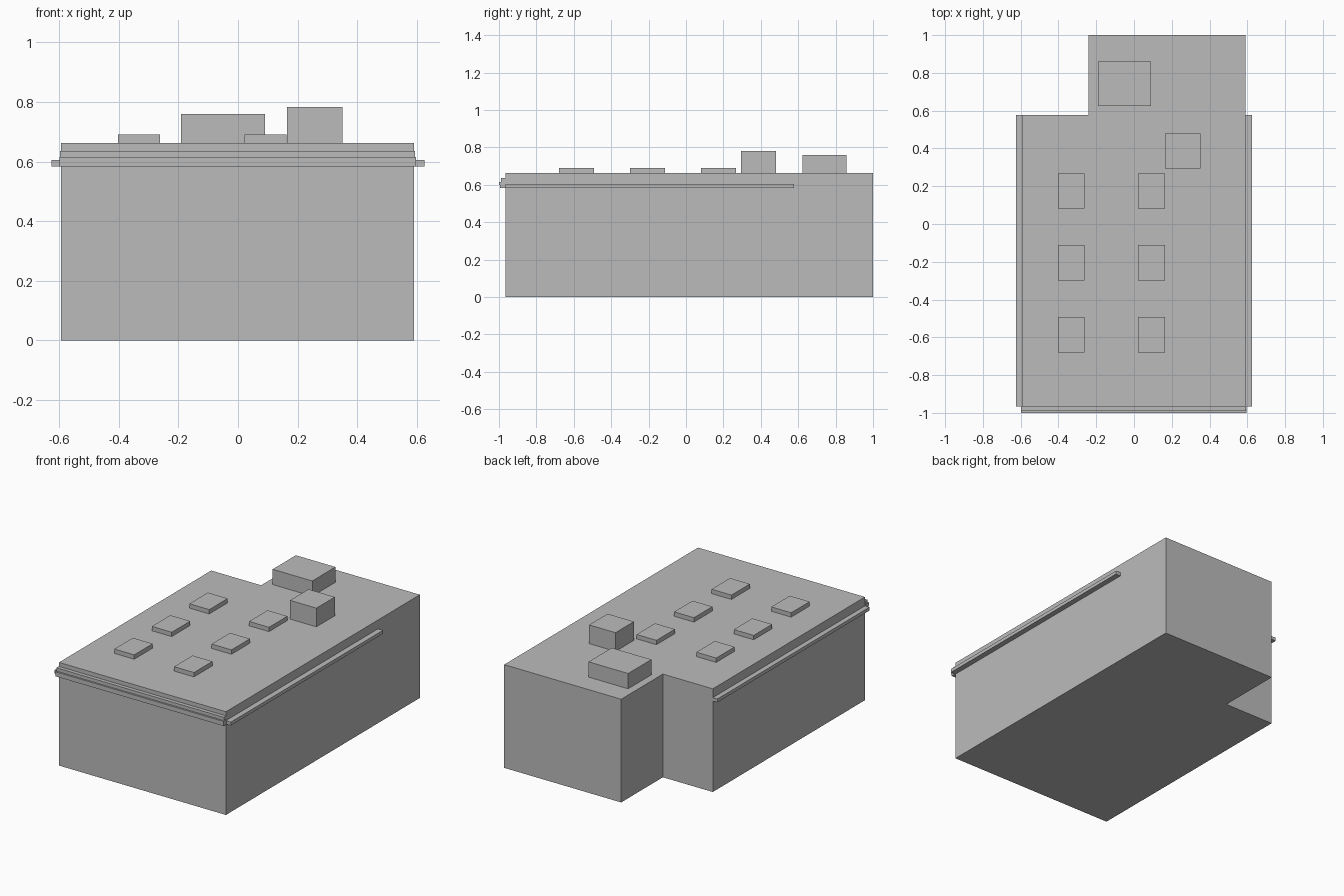
import bpy
import bmesh

cube = bpy.data.objects.get("Cube")
if cube:
    bpy.data.objects.remove(cube, do_unlink=True)

GREY = (0.5, 0.5, 0.5, 1.0)
grey = bpy.data.materials.new("plain_grey")
grey.use_nodes = True
grey.diffuse_color = GREY
for node in grey.node_tree.nodes:
    if node.type == 'BSDF_PRINCIPLED':
        node.inputs["Base Color"].default_value = GREY


def prism(name, outline, vector):
    """Extrude a closed 3D outline along a vector into a solid part."""
    bm = bmesh.new()
    face = bm.faces.new([bm.verts.new(p) for p in outline])
    ext = bmesh.ops.extrude_face_region(bm, geom=[face], use_keep_orig=True)
    moved = [v for v in ext["geom"] if isinstance(v, bmesh.types.BMVert)]
    bmesh.ops.translate(bm, verts=moved, vec=vector)
    bmesh.ops.recalc_face_normals(bm, faces=bm.faces[:])
    mesh = bpy.data.meshes.new(name)
    bm.to_mesh(mesh)
    bm.free()
    mesh.materials.append(grey)
    obj = bpy.data.objects.new(name, mesh)
    bpy.context.collection.objects.link(obj)
    return obj


def box(name, x0, x1, y0, y1, z0, z1):
    base = [(x0, y0, z0), (x1, y0, z0), (x1, y1, z0), (x0, y1, z0)]
    return prism(name, base, (0, 0, z1 - z0))


ROOF = 0.662
LEFT, RIGHT = 0.59, -0.594
FRONT, BACK, NOTCH = -0.965, 1.0, 0.577
LEDGE = 0.583

# Main block with the rear right corner notched out
plan = [(RIGHT, FRONT), (LEFT, FRONT), (LEFT, BACK),
        (-0.24, BACK), (-0.24, NOTCH), (RIGHT, NOTCH)]
prism("building_body", [(x, y, 0) for x, y in plan], (0, 0, ROOF))

# Stepped cornice along the front
box("cornice_lower", -0.598, 0.595, -0.995, FRONT, LEDGE, 0.598)
box("cornice_middle", -0.599, 0.596, -1.0, FRONT, 0.598, 0.615)
box("cornice_upper", -0.597, 0.593, -0.989, FRONT, 0.615, 0.636)

# Thin ledges along both sides
box("left_ledge", LEFT, 0.625, FRONT, NOTCH, LEDGE, 0.605)
box("right_ledge", -0.626, RIGHT, FRONT, NOTCH, LEDGE, 0.605)

# Two columns of three low roof hatches
for col, x in enumerate((-0.402, 0.022)):
    for row in range(3):
        y = -0.679 + row * 0.38
        box(f"roof_hatch_{col * 3 + row + 1}", x, x + 0.141, y, y + 0.187, ROOF, 0.69)

# Taller rooftop units
box("roof_unit_rear", -0.191, 0.09, 0.624, 0.859, ROOF, 0.76)
box("roof_unit_left", 0.164, 0.351, 0.293, 0.48, ROOF, 0.782)
